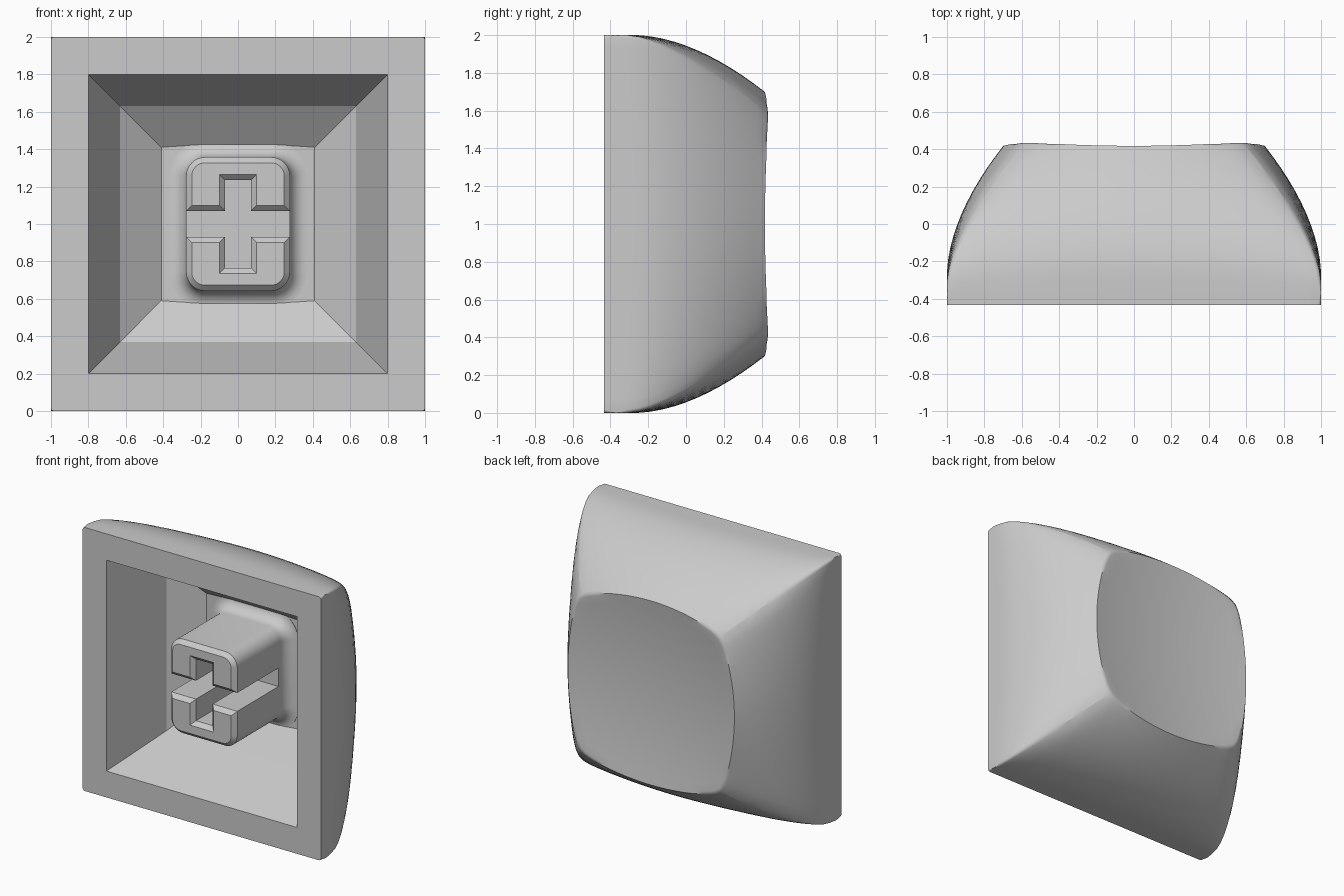
import bpy, bmesh, math

cube = bpy.data.objects.get("Cube")
if cube:
    bpy.data.objects.remove(cube, do_unlink=True)

FRONT = -0.434
SIDE = 28          # segments along each side of the square shell

grey = bpy.data.materials.new("light_grey")
grey.use_nodes = True
grey.diffuse_color = (0.6, 0.6, 0.6, 1)
grey.node_tree.nodes["Principled BSDF"].inputs["Base Color"].default_value = (0.6, 0.6, 0.6, 1)


def loft(bm, rings):
    """Skin a list of point rings; return the rings of vertices."""
    rows = [[bm.verts.new(p) for p in ring] for ring in rings]
    for a, b in zip(rows, rows[1:]):
        n = len(a)
        for i in range(n):
            bm.faces.new((a[i], a[(i + 1) % n], b[(i + 1) % n], b[i]))
    return rows


def finish(name, bm):
    bmesh.ops.recalc_face_normals(bm, faces=bm.faces)
    mesh = bpy.data.meshes.new(name)
    bm.to_mesh(mesh)
    bm.free()
    mesh.materials.append(grey)
    ob = bpy.data.objects.new(name, mesh)
    bpy.context.collection.objects.link(ob)
    return ob


def activate(ob):
    bpy.ops.object.select_all(action="DESELECT")
    ob.select_set(True)
    bpy.context.view_layer.objects.active = ob


def smooth(ob):
    activate(ob)
    bpy.ops.object.shade_smooth_by_angle(angle=math.radians(32))


def square_ring(point):
    """Sweep point(s, side) -> (along, out, y) around four sides."""
    ring = []
    for side in range(4):
        for i in range(SIDE):
            x, z, y = point(2 * i / SIDE - 1, side)
            for _ in range(side):
                x, z = z, -x
            ring.append((x, y, z + 1))
    return ring


# Outer wall: curved taper, sides bulging and corners rounding towards the back
def wall(s, y):
    t = max(0, (y + 0.27) / 0.68)
    u = max(0, (y + 0.3) / 0.735)
    middle = 1 - 0.295 * t ** 1.8
    corner = 1 - 0.4 * u ** 1.65
    bulge = middle - corner
    trim = min(1, 1.5 * u) * (corner - 2 * bulge) / 24 * s ** 12
    return corner * s - math.copysign(trim, s), corner + bulge * (1 - s * s) - trim


def dish(x, z):
    return 0.369 + 0.1 * (x * x + z * z)


def rim_height(s):
    y = 0.41
    for _ in range(12):
        y = dish(*wall(s, y))
    return y


def dish_ring(k):
    def point(s, side):
        x, z = wall(s, rim_height(s))
        return x * k, z * k, dish(x * k, z * k)
    return square_ring(point)


def wall_ring(k):
    def point(s, side):
        y = rim_height(s) + k * (FRONT - rim_height(s))
        return (*wall(s, y), y)
    return square_ring(point)


# Inner cavity: straight tapered walls and a slightly arched floor
def cavity_ring(half, y):
    return square_ring(lambda s, side: (half * s, half, y))


def floor_ring(k):
    def point(s, side):
        arch = 1 - s * s if side % 2 == 0 else 0
        along, out = 0.41 * s * k, (0.41 + 0.016 * arch) * k
        x = along if side % 2 == 0 else out
        return along, out, 0.205 - 0.011 * (1 - (x / 0.41) ** 2)
    return square_ring(point)


bm = bmesh.new()
DISH, WALL, FLOOR = 10, 14, 6
rings = [dish_ring(j / DISH) for j in range(1, DISH + 1)]
rings += [wall_ring(j / WALL) for j in range(1, WALL + 1)]
rings += [cavity_ring(0.8, FRONT), cavity_ring(0.63, 0.045)]
rings += [floor_ring(j / FLOOR) for j in range(FLOOR, 0, -1)]
rows = loft(bm, rings)
for row, y in ((rows[0], dish(0, 0)), (rows[-1], 0.194)):
    centre = bm.verts.new((0, y, 1))
    for i, v in enumerate(row):
        bm.faces.new((v, row[(i + 1) % len(row)], centre))

# Soften the dish rim and the four outer corners
rim = rows[DISH - 1]
soft = [bm.edges.get((v, rim[(i + 1) % len(rim)])) for i, v in enumerate(rim)]
for a, b in zip(rows[DISH - 1:], rows[DISH:DISH + WALL]):
    soft += [bm.edges.get((a[c * SIDE], b[c * SIDE])) for c in range(4)]
bmesh.ops.bevel(bm, geom=soft, offset=0.018, segments=4, profile=0.5,
                affect="EDGES", clamp_overlap=True)
smooth(finish("cap_shell", bm))


# Stem: rounded block with chamfered front and flared root
def rounded_ring(y, grow):
    hx, hz, r = 0.277 + grow, 0.357 + grow, 0.1 + grow
    ring = []
    for c, (sx, sz) in enumerate(((1, 1), (-1, 1), (-1, -1), (1, -1))):
        for i in range(9):
            a = math.pi / 2 * (c + i / 8)
            ring.append((sx * (hx - r) + r * math.cos(a), y,
                         1 + sz * (hz - r) + r * math.sin(a)))
    return ring


bm = bmesh.new()
rings = [rounded_ring(FRONT, -0.03), rounded_ring(FRONT + 0.03, 0)]
for i in range(9):
    a = math.pi / 2 * i / 8
    rings.append(rounded_ring(0.108 + 0.09 * math.sin(a), 0.09 * (1 - math.cos(a))))
rings.append(rounded_ring(0.23, 0.09))
rows = loft(bm, rings)
bm.faces.new(rows[0])
bm.faces.new(rows[-1])
stem = finish("stem", bm)

# Cross-shaped socket with flared mouth
for name, hx, hz in (("slot_across", 0.4, 0.07), ("slot_upright", 0.07, 0.234)):
    bm = bmesh.new()
    rings = []
    for y, grow in ((FRONT - 0.03, 0.06), (FRONT + 0.03, 0), (0.09, 0)):
        rings.append([(sx * (hx + grow), y, 1 + sz * (hz + grow))
                      for sx, sz in ((1, 1), (-1, 1), (-1, -1), (1, -1))])
    rows = loft(bm, rings)
    bm.faces.new(rows[0])
    bm.faces.new(rows[-1])
    cutter = finish(name, bm)
    cutter.hide_render = True
    cut = stem.modifiers.new(name, "BOOLEAN")
    cut.operation = "DIFFERENCE"
    cut.solver = "EXACT"
    cut.object = cutter
    activate(stem)
    bpy.ops.object.modifier_apply(modifier=cut.name)
    bpy.data.objects.remove(cutter, do_unlink=True)
smooth(stem)
